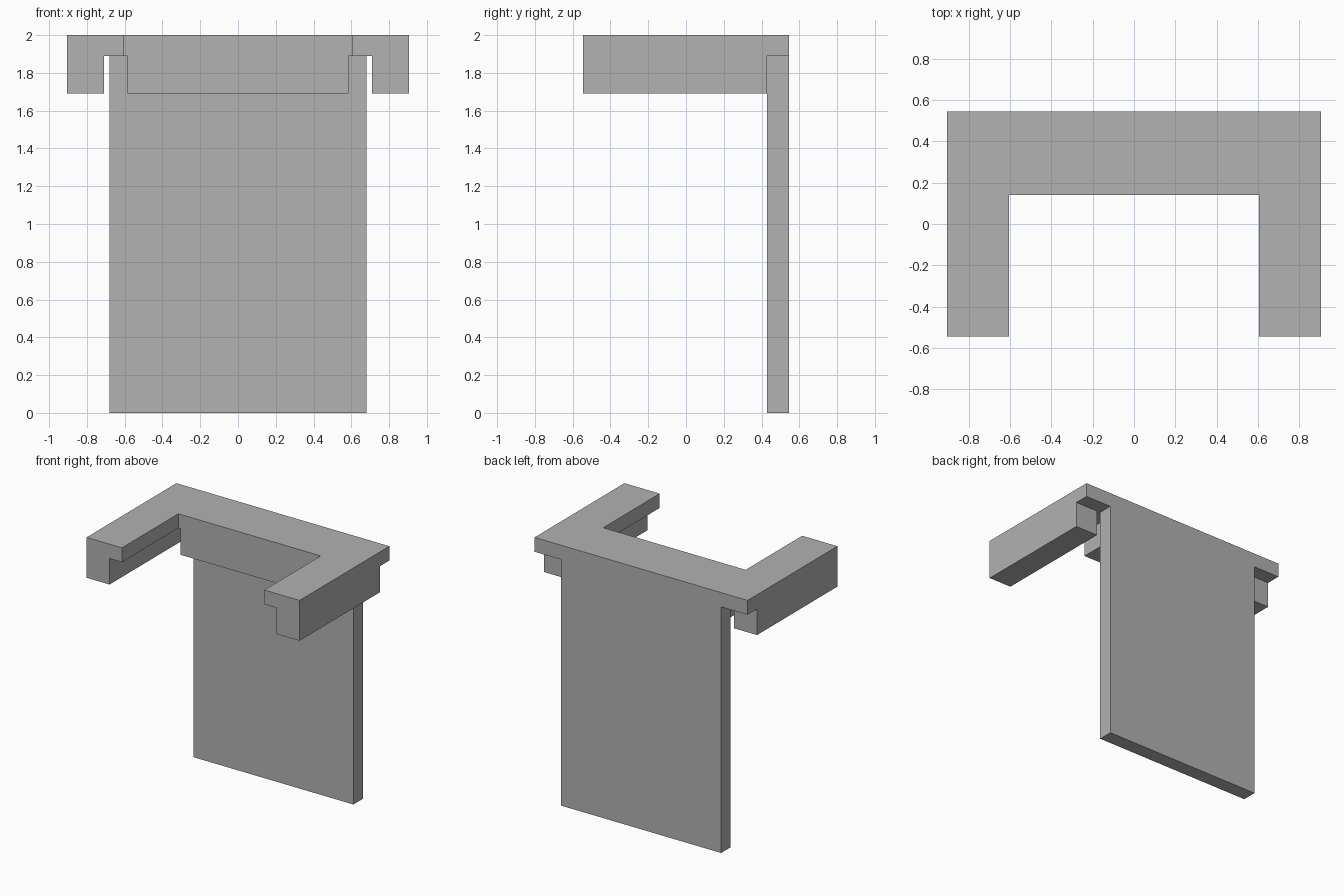
import bpy
import bmesh

cube = bpy.data.objects.get("Cube")
if cube:
    bpy.data.objects.remove(cube, do_unlink=True)

# Single plain grey
grey = bpy.data.materials.new("plain grey")
grey.use_nodes = True
colour = (0.445, 0.445, 0.445, 1)
grey.diffuse_color = colour
grey.node_tree.nodes["Principled BSDF"].inputs["Base Color"].default_value = colour

HALF_W, HALF_D = 0.905, 0.545      # outer size of the top
INNER_X, INNER_Y = 0.605, 0.14     # notch in the top
TOP, SLAB_Z, RAIL_Z = 2.0, 1.89, 1.69
PANEL_Y = 0.43                     # front face of the back panel


def prism(name, outline, z0, z1):
    """Extrude a counter-clockwise plan outline from z0 up to z1."""
    bm = bmesh.new()
    base = bm.faces.new([bm.verts.new((x, y, z0)) for x, y in outline])
    grown = bmesh.ops.extrude_face_region(bm, geom=[base], use_keep_orig=True)
    moved = [v for v in grown["geom"] if isinstance(v, bmesh.types.BMVert)]
    bmesh.ops.translate(bm, verts=moved, vec=(0, 0, z1 - z0))
    bmesh.ops.recalc_face_normals(bm, faces=bm.faces)
    mesh = bpy.data.meshes.new(name)
    bm.to_mesh(mesh)
    bm.free()
    mesh.materials.append(grey)
    obj = bpy.data.objects.new(name, mesh)
    bpy.context.collection.objects.link(obj)
    return obj


def box(name, x0, x1, y0, y1, z0, z1):
    return prism(name, [(x0, y0), (x1, y0), (x1, y1), (x0, y1)], z0, z1)


# U-shaped top
right_half = [(INNER_X, INNER_Y), (INNER_X, -HALF_D), (HALF_W, -HALF_D), (HALF_W, HALF_D)]
left_half = [(-x, y) for x, y in reversed(right_half)]
prism("u_shaped_top", right_half + left_half, SLAB_Z, TOP)

# Upright panel at the back
box("back_panel", -0.68, 0.68, PANEL_Y, HALF_D, 0, SLAB_Z)

# Block under the rear of the top, flush with the notch
box("rear_block", -0.585, 0.585, INNER_Y, PANEL_Y, RAIL_Z, SLAB_Z)

# Rails under the outer edges of the arms
for side, x0, x1 in (("left", 0.71, HALF_W), ("right", -HALF_W, -0.71)):
    box(side + "_rail", x0, x1, -HALF_D, PANEL_Y, RAIL_Z, SLAB_Z)
